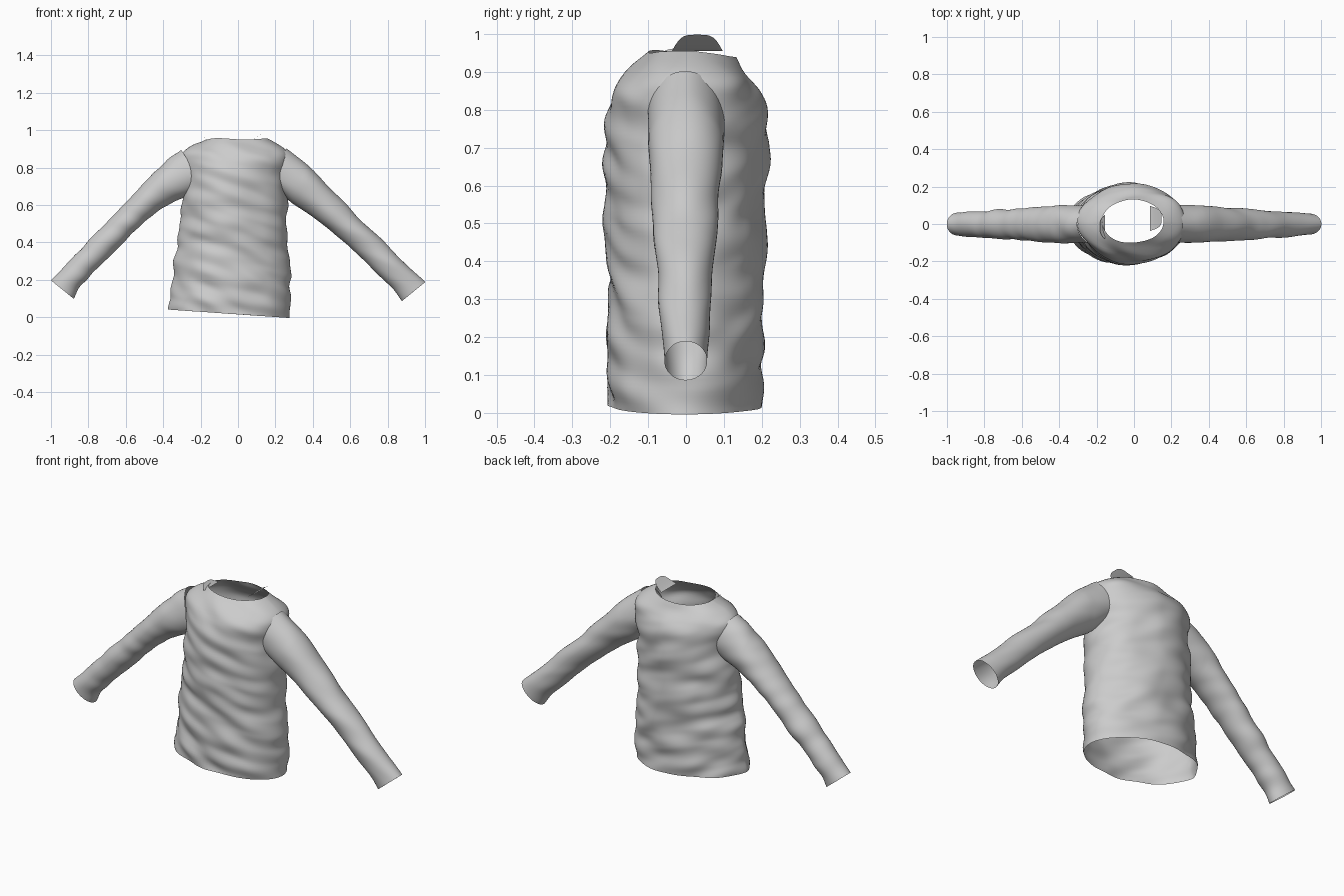
import bpy, bmesh, math
from mathutils import Vector, noise

if "Cube" in bpy.data.objects:
    bpy.data.objects.remove(bpy.data.objects["Cube"])

cloth = bpy.data.materials.new("grey cloth")
cloth.diffuse_color = (0.6, 0.6, 0.6, 1)
cloth.use_nodes = True
cloth.node_tree.nodes["Principled BSDF"].inputs["Base Color"].default_value = cloth.diffuse_color


def interp(table, t):
    """Smooth interpolation through rows of (key, values...)."""
    for i in range(len(table) - 1):
        a, b = table[i], table[i + 1]
        if t <= b[0] or i == len(table) - 2:
            p, n = table[max(i - 1, 0)], table[min(i + 2, len(table) - 1)]
            h = b[0] - a[0]
            u = (t - a[0]) / h
            out = []
            for k in range(1, len(a)):
                ma = (b[k] - p[k]) / (b[0] - p[0]) * h
                mb = (n[k] - a[k]) / (n[0] - a[0]) * h
                out.append((2*u**3 - 3*u*u + 1) * a[k] + (u**3 - 2*u*u + u) * ma
                           + (3*u*u - 2*u**3) * b[k] + (u**3 - u*u) * mb)
            return out


def loft(name, rings, closed=True, drop=None, wrinkle=0.0):
    """Open cloth sheet through rings of points; drop() removes faces."""
    bm = bmesh.new()
    rows = [[bm.verts.new(p) for p in r] for r in rings]
    n = len(rows[0])
    for a, b in zip(rows, rows[1:]):
        for i in range(n if closed else n - 1):
            j = (i + 1) % n
            bm.faces.new((a[i], a[j], b[j], b[i]))
    if drop:
        gone = [f for f in bm.faces if drop(f.calc_center_median())]
        bmesh.ops.delete(bm, geom=gone, context='FACES')
    bm.normal_update()
    if wrinkle:  # soft folds, wider across than tall
        moves = [(v, v.normal * wrinkle * noise.noise(
            Vector((v.co.x * 6, v.co.y * 6, v.co.z * 13 + v.co.x * 4)))) for v in bm.verts]
        for v, d in moves:
            v.co += d
    me = bpy.data.meshes.new(name)
    bm.to_mesh(me)
    bm.free()
    me.materials.append(cloth)
    ob = bpy.data.objects.new(name, me)
    bpy.context.collection.objects.link(ob)
    for p in me.polygons:
        p.use_smooth = True
    return ob


# Torso: height, left x, right x, front y, back y
body = [(0.00, -0.37, 0.28, -0.205, 0.197), (0.08, -0.362, 0.28, -0.207, 0.200),
        (0.30, -0.337, 0.274, -0.206, 0.205), (0.60, -0.30, 0.258, -0.213, 0.213),
        (0.75, -0.288, 0.262, -0.211, 0.213), (0.83, -0.300, 0.272, -0.196, 0.208),
        (0.88, -0.300, 0.275, -0.170, 0.185), (0.92, -0.245, 0.235, -0.140, 0.150),
        (0.955, -0.172, 0.158, -0.103, 0.128)]
N, ROWS = 112, 84
rings = []
for r in range(ROWS + 1):
    z = 0.955 * r / ROWS
    x0, x1, y0, y1 = interp(body, z)
    cx, hx, cy, hy = (x0 + x1) / 2, (x1 - x0) / 2, (y0 + y1) / 2, (y1 - y0) / 2
    low, high = max(0, 1 - z / 0.6), max(0, (z - 0.85) / 0.105)
    ring = []
    for i in range(N):
        a = math.tau * i / N
        c, s = math.cos(a), math.sin(a)
        power = 1 + (0.3 * low if c < 0 else 0) * abs(c)   # pinched left side seam
        x = cx + hx * c
        y = cy + hy * math.copysign(abs(s) ** power, s)
        tilt = (0.018 - 0.028 * (x - x0) / (x1 - x0)) * low * 1.6 + 0.012 * low - 0.018 * high * max(0, s)
        ring.append((x, y, z + tilt))
    rings.append(ring)


def armhole(c):
    return abs(c.x + 0.01) > 0.17 and (c.y / 0.08) ** 2 + ((c.z - 0.765) / 0.105) ** 2 < 1


loft("torso", rings, drop=armhole, wrinkle=0.016)

# Sleeves: station, upper edge x z, lower edge x z, half depth
sleeves = {
    "right_sleeve": [(0, 0.262, 0.905, 0.25, 0.65, 0.100), (0.12, 0.36, 0.825, 0.30, 0.605, 0.100),
                     (0.3, 0.48, 0.70, 0.43, 0.515, 0.092), (0.6, 0.70, 0.48, 0.63, 0.345, 0.077),
                     (0.9, 0.935, 0.25, 0.825, 0.155, 0.064), (1, 1.0, 0.187, 0.875, 0.085, 0.060)],
    "left_sleeve": [(0, -0.305, 0.895, -0.285, 0.64, 0.100), (0.12, -0.39, 0.83, -0.36, 0.61, 0.102),
                    (0.3, -0.50, 0.72, -0.46, 0.545, 0.096), (0.6, -0.72, 0.49, -0.65, 0.36, 0.079),
                    (0.9, -0.94, 0.26, -0.83, 0.18, 0.066), (1, -1.0, 0.197, -0.88, 0.10, 0.062)],
}
for name, table in sleeves.items():
    side = 1 if name.startswith("right") else -1
    rings = []
    for r in range(61):
        t = r / 60
        ux, uz, lx, lz, d = interp(table, t)
        ring = []
        for i in range(48):
            a = math.tau * i / 48
            k, s = (1 + math.cos(a)) / 2, math.sin(a)
            # the root curves back to follow the round body
            x = lx + (ux - lx) * k - side * 0.045 * s * s * max(0, 1 - t / 0.15)
            ring.append((x, d * s - 0.002, lz + (uz - lz) * k))
        rings.append(ring if side < 0 else ring[::-1])
    loft(name, rings, wrinkle=0.007)


def flap(name, base, tip, y0, y1, peak):
    """Thin turned-up piece of neckline, rounded along its top."""
    rows = []
    for j in range(7):
        v = j / 6
        row = []
        for i in range(17):
            u = i / 16
            h = v * (1 - abs(2 * u - 1) ** peak)
            row.append((base[0] + (tip[0] - base[0]) * h,
                        y0 + (y1 - y0) * u,
                        base[1] + (tip[1] - base[1]) * h ** 1.2))
        rows.append(row)
    loft(name, rows, closed=False)


# Folded neckline pieces at both shoulders
flap("right_neck_fold", (0.085, 0.955), (0.148, 0.998), -0.037, 0.097, 4)
flap("left_neck_fold", (-0.155, 0.94), (-0.183, 0.962), -0.08, 0.05, 3)
